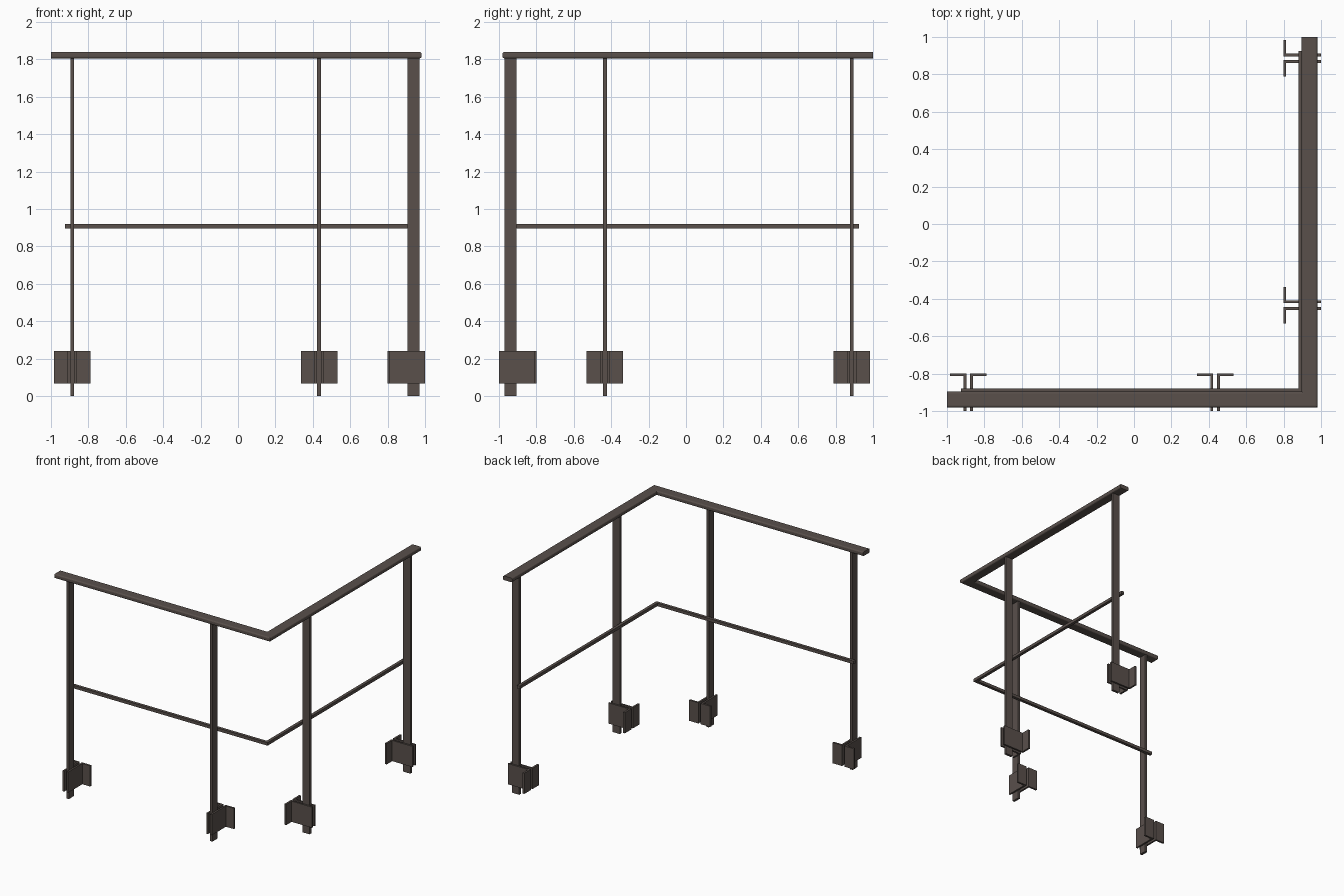
import bpy
import bmesh
from math import cos, sin, pi

cube = bpy.data.objects.get("Cube")
if cube:
    bpy.data.objects.remove(cube, do_unlink=True)

metal = bpy.data.materials.new("dark_brown_metal")
metal.use_nodes = True
colour = (0.10, 0.08, 0.071, 1)
metal.diffuse_color = colour
metal.node_tree.nodes["Principled BSDF"].inputs["Base Color"].default_value = colour


def finish(name, bm):
    bmesh.ops.recalc_face_normals(bm, faces=bm.faces)
    mesh = bpy.data.meshes.new(name)
    bm.to_mesh(mesh)
    bm.free()
    mesh.materials.append(metal)
    obj = bpy.data.objects.new(name, mesh)
    bpy.context.collection.objects.link(obj)
    return obj


def extrude_outline(name, outline, z0, z1, place):
    """Vertical prism from a plan outline."""
    bm = bmesh.new()
    face = bm.faces.new([bm.verts.new((*place(x, y), z0)) for x, y in outline])
    ext = bmesh.ops.extrude_face_region(bm, geom=[face])
    for v in ext["geom"]:
        if isinstance(v, bmesh.types.BMVert):
            v.co.z = z1
    return finish(name, bm)


def corner_rail(name, profile, end):
    """Sweep a cross-section along both sides with a mitred corner."""
    bm = bmesh.new()
    rings = [[bm.verts.new(p) for p in ring] for ring in (
        [(-end, -o, z) for o, z in profile],
        [(o, -o, z) for o, z in profile],
        [(o, end, z) for o, z in profile])]
    n = len(profile)
    for a, b in zip(rings, rings[1:]):
        for i in range(n):
            j = (i + 1) % n
            bm.faces.new((a[i], a[j], b[j], b[i]))
    bm.faces.new(rings[0])
    bm.faces.new(rings[-1])
    return finish(name, bm)


def rounded(o0, o1, z0, z1, r, steps=3):
    """Rectangle with rounded corners as (offset, height) points."""
    centres = ((o1 - r, z1 - r), (o0 + r, z1 - r), (o0 + r, z0 + r), (o1 - r, z0 + r))
    return [(c[0] + r * cos(pi / 2 * (q + k / steps)),
             c[1] + r * sin(pi / 2 * (q + k / steps)))
            for q, c in enumerate(centres) for k in range(steps + 1)]


# Rails
corner_rail("handrail", rounded(0.896, 0.981, 1.805, 1.84, 0.01), 1.0)
corner_rail("middle_rail", [(0.88, 0.895), (0.905, 0.895), (0.905, 0.92), (0.88, 0.92)], 0.925)

# Posts, each clamped between two angle brackets
half = 0.0105
post = [(-half, -0.97), (half, -0.97), (half, -0.905), (-half, -0.905)]
web, flange = 0.025, 0.097
angle = [(half, -1), (web, -1), (web, -0.814), (flange, -0.814), (flange, -0.798), (half, -0.798)]

sides = {"front": lambda x, y: (x, y), "left": lambda x, y: (-y, -x)}
for side, turn in sides.items():
    for spot, centre in (("outer", -0.886), ("inner", 0.434)):
        def place(x, y):
            return turn(x + centre, y)
        extrude_outline(f"{side}_{spot}_post", post, 0, 1.81, place)
        for tag, s in (("a", 1), ("b", -1)):
            extrude_outline(f"{side}_{spot}_bracket_{tag}",
                            [(s * x, y) for x, y in angle], 0.068, 0.24, place)
